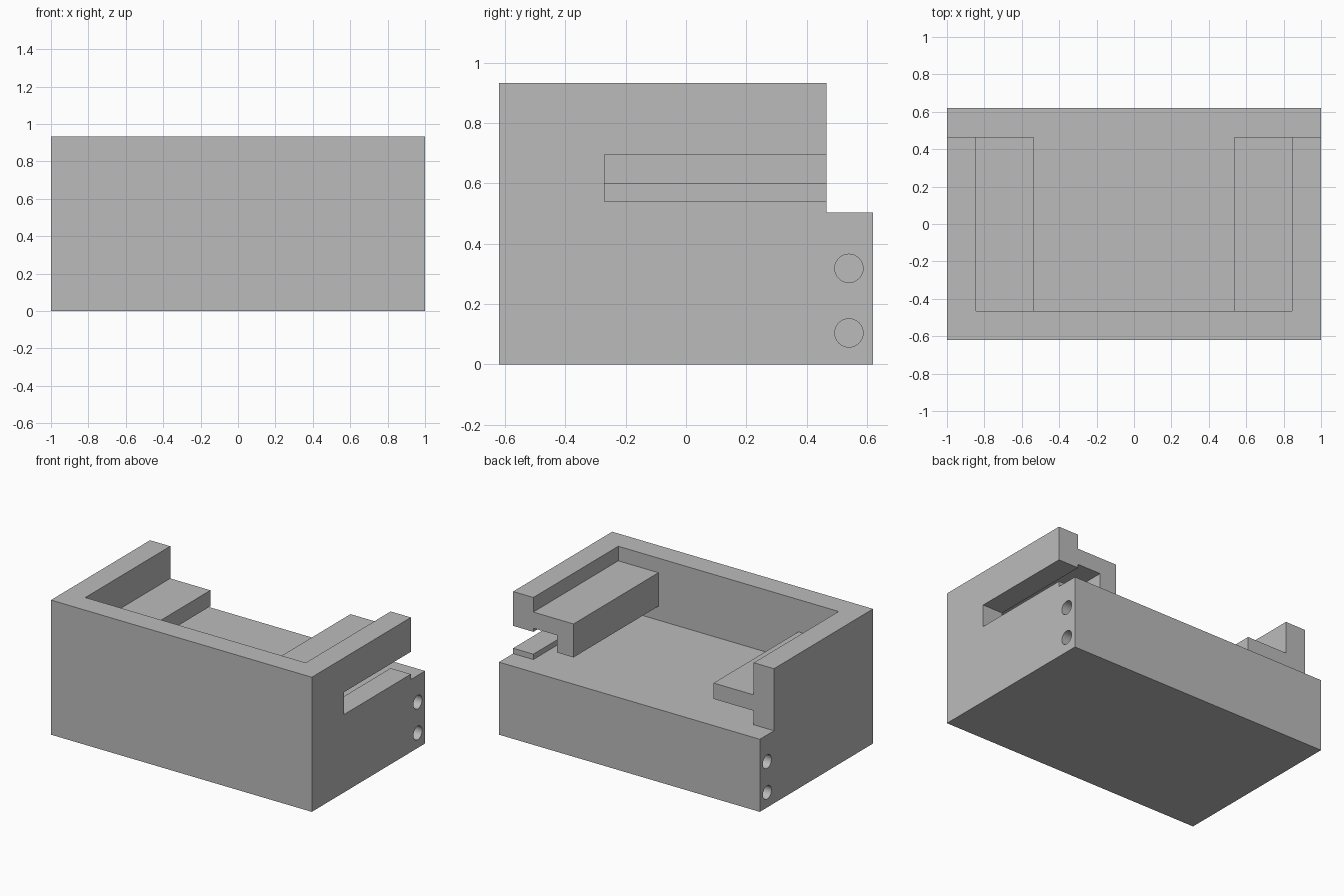
import bpy
import bmesh
from math import radians, pi
from mathutils import Matrix, Vector

cube = bpy.data.objects.get("Cube")
if cube:
    bpy.data.objects.remove(cube, do_unlink=True)

grey = bpy.data.materials.new("plain grey")
grey.use_nodes = True
colour = (0.5, 0.5, 0.5, 1)
grey.diffuse_color = colour
grey.node_tree.nodes["Principled BSDF"].inputs["Base Color"].default_value = colour

WIDTH, DEPTH, HEIGHT = 1.0, 0.62, 0.933   # half width, half depth, full height
WALL_X, WALL_Y = 0.845, 0.465             # inner wall faces
FLOOR = 0.503
LEDGE_X = 0.537                           # inner edge of both ledges


def link(name, bm):
    bmesh.ops.recalc_face_normals(bm, faces=bm.faces)
    mesh = bpy.data.meshes.new(name)
    bm.to_mesh(mesh)
    bm.free()
    mesh.materials.append(grey)
    obj = bpy.data.objects.new(name, mesh)
    bpy.context.collection.objects.link(obj)
    return obj


def extrude(name, points, vector):
    """Extrude a closed planar outline along a vector."""
    bm = bmesh.new()
    face = bm.faces.new([bm.verts.new(p) for p in points])
    result = bmesh.ops.extrude_face_region(bm, geom=[face], use_keep_orig=True)
    verts = [v for v in result["geom"] if isinstance(v, bmesh.types.BMVert)]
    bmesh.ops.translate(bm, verts=verts, vec=Vector(vector))
    return link(name, bm)


def box(name, low, high):
    (x0, y0, z0), (x1, y1, z1) = low, high
    base = [(x0, y0, z0), (x1, y0, z0), (x1, y1, z0), (x0, y1, z0)]
    return extrude(name, base, (0, 0, z1 - z0))


def hole(name, x, y, z):
    bm = bmesh.new()
    bmesh.ops.create_cone(
        bm, cap_ends=True, segments=32, radius1=0.047, radius2=0.047, depth=0.6,
        matrix=Matrix.Translation((x, y, z)) @ Matrix.Rotation(pi / 2, 4, "Y"))
    return link(name, bm)


def cut(target, cutter):
    cutter.hide_render = True
    mod = target.modifiers.new("cut", "BOOLEAN")
    mod.operation = "DIFFERENCE"
    mod.solver = "EXACT"
    mod.object = cutter
    bpy.context.view_layer.objects.active = target
    bpy.ops.object.modifier_apply(modifier=mod.name)
    bpy.data.objects.remove(cutter, do_unlink=True)


# Housing block
body = box("housing", (-WIDTH, -DEPTH, 0), (WIDTH, DEPTH, HEIGHT))

# Pocket between the walls, widening to the full width behind them
half = [(WALL_X, -WALL_Y), (WALL_X, WALL_Y), (1.2, WALL_Y), (1.2, 0.8)]
plan = half + [(-x, y) for x, y in reversed(half)]
cut(body, extrude("pocket_cutter", [(x, y, FLOOR) for x, y in plan], (0, 0, 1)))

# Slot through the left wall, open at the rear
cut(body, box("slot_cutter", (0.8, -0.27, 0.54), (1.2, 0.55, 0.695)))

# Blind screw holes in both ends of the rear sill
for side in (-1, 1):
    for z in (0.104, 0.318):
        cut(body, hole("hole_cutter", side, 0.54, z))

# Left ledge with a hanging lip, right ledge as a flat shelf
hooked = [(WALL_X, 0.832), (LEDGE_X, 0.832), (LEDGE_X, 0.6),
          (0.665, 0.6), (0.665, 0.72), (WALL_X, 0.72)]
flat = [(-WALL_X, 0.71), (-LEDGE_X, 0.71), (-LEDGE_X, 0.6), (-WALL_X, 0.6)]
for name, section in (("left_ledge", hooked), ("right_ledge", flat)):
    extrude(name, [(x, -WALL_Y, z) for x, z in section], (0, 2 * WALL_Y, 0))

# Smooth hole walls, sharp edges elsewhere
bpy.ops.object.select_all(action="DESELECT")
body.select_set(True)
bpy.context.view_layer.objects.active = body
bpy.ops.object.shade_smooth_by_angle(angle=radians(30))
